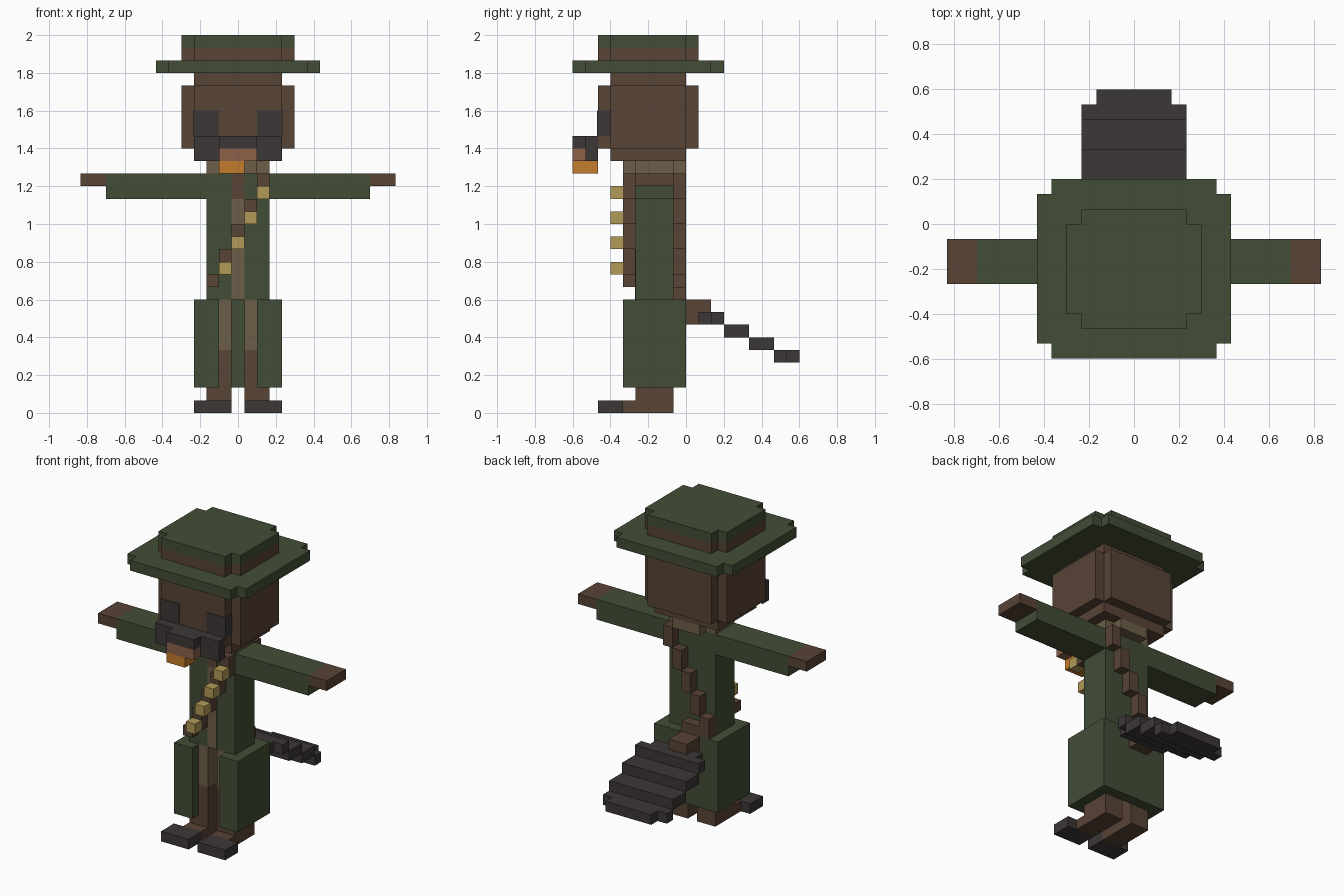
import bpy
import bmesh

cube = bpy.data.objects.get("Cube")
if cube:
    bpy.data.objects.remove(cube, do_unlink=True)

U = 1 / 15  # size of one block


def material(name, rgb):
    """Flat colour given as sRGB bytes."""
    lin = [((c / 255 + 0.055) / 1.055) ** 2.4 for c in rgb] + [1.0]
    m = bpy.data.materials.new(name)
    m.use_nodes = True
    m.diffuse_color = lin
    bsdf = m.node_tree.nodes["Principled BSDF"]
    bsdf.inputs["Base Color"].default_value = lin
    bsdf.inputs["Roughness"].default_value = 0.9
    return m


GREEN = material("coat green", (66, 77, 54))
BROWN = material("fur brown", (88, 67, 53))
DARK = material("charcoal", (61, 55, 55))
TAN = material("shirt tan", (108, 94, 72))
MUZZLE = material("muzzle brown", (142, 97, 74))
ORANGE = material("tongue orange", (196, 124, 44))
GOLD = material("bead gold", (178, 154, 88))


def part(name, mat, *boxes, mirror=False):
    """One object from boxes (x0, x1, y0, y1, z0, z1) in block units."""
    bm = bmesh.new()
    sides = (1, -1) if mirror else (1,)
    for x0, x1, y0, y1, z0, z1 in boxes:
        for s in sides:
            verts = bmesh.ops.create_cube(bm, size=1)["verts"]
            for v in verts:
                v.co.x = s * (x0 if v.co.x < 0 else x1) * U
                v.co.y = (y0 if v.co.y < 0 else y1) * U
                v.co.z = (z0 if v.co.z < 0 else z1) * U
    bmesh.ops.recalc_face_normals(bm, faces=bm.faces)
    me = bpy.data.meshes.new(name)
    bm.to_mesh(me)
    bm.free()
    me.materials.append(mat)
    ob = bpy.data.objects.new(name, me)
    bpy.context.collection.objects.link(ob)
    return ob


def notched(half, y0, y1, z0, z1):
    """Slab with one block cut from each upright corner."""
    return ((-half, half, y0 + 1, y1 - 1, z0, z1),
            (1 - half, half - 1, y0, y1, z0, z1))


# Hat
part("hat_brim", GREEN, *notched(6.5, -9, 3, 27, 28))
part("hat_band", BROWN, *notched(4.5, -7, 1, 28, 29))
part("hat_crown", GREEN, *notched(4.5, -7, 1, 29, 30))

# Head and face
part("head", BROWN, (-3.5, 3.5, -6, 0, 20, 27), *notched(4.5, -7, 1, 21, 26))
part("eyes", DARK, (1.5, 3.55, -7.05, -6, 22, 24), mirror=True)
part("snout_top", DARK, (-3.5, 3.5, -8, -7, 21, 22), (-1.5, 1.5, -9, -8, 21, 22))
part("jowls", DARK, (1.5, 3.5, -8, -7, 20, 21), mirror=True)
part("muzzle", MUZZLE, (-1.5, 1.5, -9, -7, 20, 21))
part("tongue", ORANGE, (-1.5, 0.5, -9, -7, 19, 20))
part("neck", TAN, *notched(2.5, -5, 0, 19, 20))

# Torso and arms
part("coat_body", GREEN, (-2.5, 2.5, -4, -1, 9, 19))
part("shirt_front", TAN, (-0.5, 0.5, -4.05, -3, 9, 17))
part("chest", BROWN, (-0.5, 0.5, -4.05, -3, 17, 19))
part("sleeves", GREEN, (2.5, 10.5, -4, -1, 17, 19), mirror=True)
part("hands", BROWN, (10.5, 12.5, -4, -1, 18, 19), mirror=True)

# Stepped strap, front and back, with beads on the front
steps = [(1.5 - i, 17 - 2 * i) for i in range(4)]
for name, y in (("strap_front", -5), ("strap_back", -1)):
    part(name, BROWN, (-2.5, -1.5, y, y + 1, 10, 11),
         *[(x, x + 1, y, y + 1, z, z + 2) for x, z in steps])
part("strap_beads", GOLD, *[(x, x + 1, -6, -5, z, z + 1) for x, z in steps])
part("strap_end", BROWN, (-2.5, 0.5, -1, 0, 9, 10))

# Open coat skirt
part("skirt_sides", GREEN, (2.5, 3.5, -5, 0, 2, 9), (1.5, 2.5, -5, -4, 2, 9), mirror=True)
part("skirt_back", GREEN, (-2.5, 2.5, -1, 0, 2, 9))

# Legs and feet
part("trousers", TAN, (0.5, 2.5, -4, -1, 5, 9), mirror=True)
part("legs", BROWN, (0.5, 2.5, -4, -1, 0, 5), (0.5, 2.5, -5, -4, 0, 1), mirror=True)
part("toes", DARK, (0.5, 3.5, -7, -5, 0, 1), mirror=True)

# Flat stepped tail
part("tail_base", BROWN, (-1.5, 0.5, 0, 1, 7, 9), (-1.5, 0.5, 1, 2, 8, 9))
part("tail", DARK, (-2.5, 2.5, 1, 2, 7, 8), (-3.5, 3.5, 2, 3, 7, 8),
     (-3.5, 3.5, 3, 5, 6, 7), (-3.5, 3.5, 5, 7, 5, 6),
     (-3.5, 3.5, 7, 8, 4, 5), (-2.5, 2.5, 8, 9, 4, 5))
